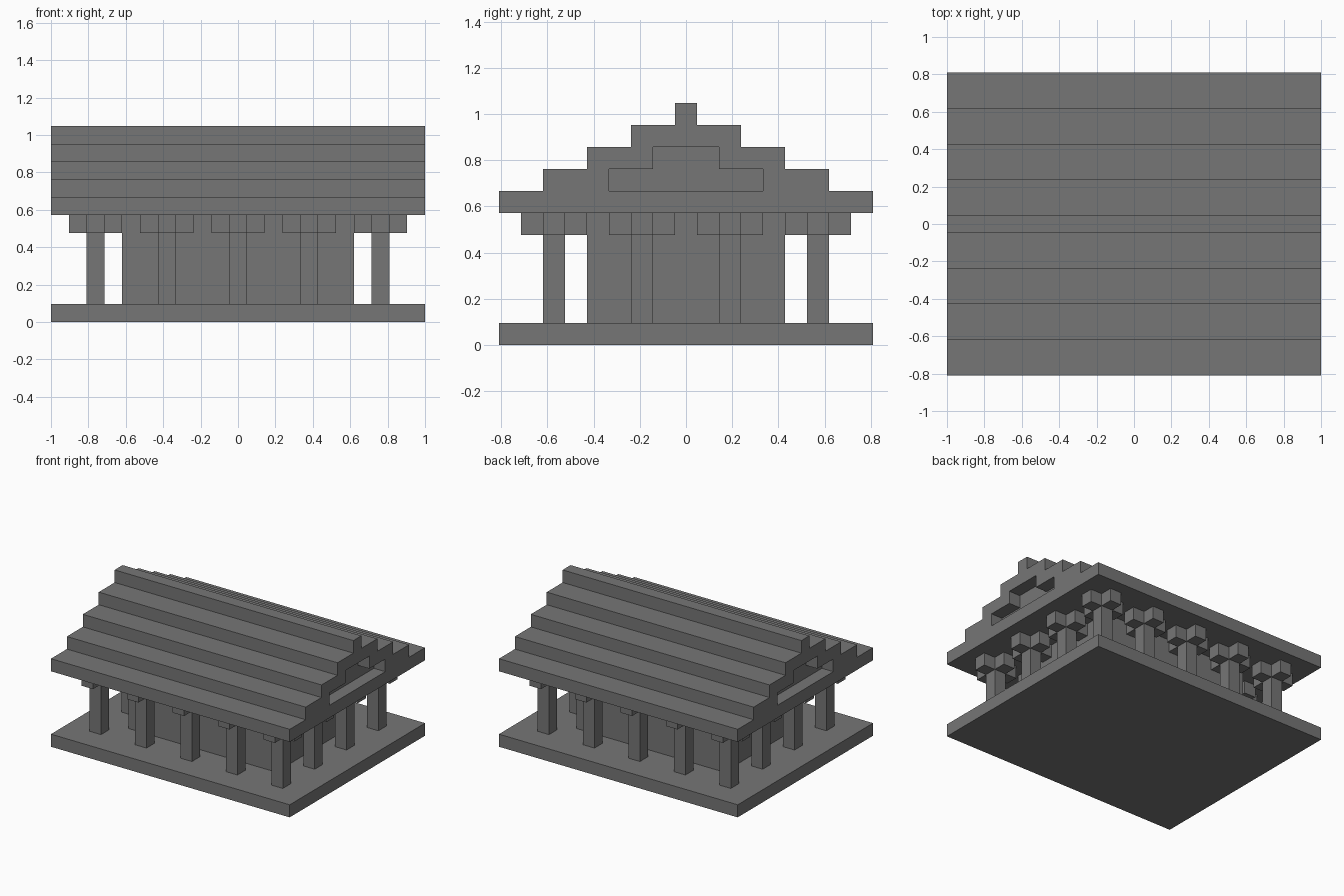
import bpy
import bmesh

U = 2 / 21  # one building block

cube = bpy.data.objects.get("Cube")
if cube:
    bpy.data.objects.remove(cube, do_unlink=True)

stone = bpy.data.materials.new("grey stone")
stone.use_nodes = True
colour = (0.18, 0.18, 0.18, 1)
stone.diffuse_color = colour
bsdf = next(n for n in stone.node_tree.nodes if n.type == "BSDF_PRINCIPLED")
bsdf.inputs["Base Color"].default_value = colour


def prism(name, outline, direction):
    """Extrude a closed outline, given in blocks, along a direction."""
    bm = bmesh.new()
    face = bm.faces.new([bm.verts.new(p) for p in outline])
    moved = bmesh.ops.extrude_face_region(bm, geom=[face])["geom"]
    bmesh.ops.translate(bm, vec=direction,
                        verts=[g for g in moved if isinstance(g, bmesh.types.BMVert)])
    bmesh.ops.recalc_face_normals(bm, faces=bm.faces)
    bmesh.ops.scale(bm, vec=(U, U, U), verts=bm.verts)
    mesh = bpy.data.meshes.new(name)
    bm.to_mesh(mesh)
    bm.free()
    mesh.materials.append(stone)
    obj = bpy.data.objects.new(name, mesh)
    bpy.context.collection.objects.link(obj)
    return obj


def block(name, hx, hy, z0, z1):
    corners = [(-hx, -hy, z0), (hx, -hy, z0), (hx, hy, z0), (-hx, hy, z0)]
    return prism(name, corners, (0, 0, z1 - z0))


def stepped(name, x0, x1, z0, half_widths):
    """Symmetrical stepped gable, one block per step, running along x."""
    side = []
    for i, w in enumerate(half_widths):
        side += [(w, z0 + i), (w, z0 + i + 1)]
    outline = side + [(-y, z) for y, z in reversed(side)]
    return prism(name, [(x0, y, z) for y, z in outline], (x1 - x0, 0, 0))


# Floor slab and inner chamber
block("floor_slab", 10.5, 8.5, 0, 1)
block("inner_chamber", 6.5, 4.5, 1, 6)

# Stepped roof with a recess in each gable
roof = stepped("stepped_roof", -10.5, 10.5, 6, [8.5, 6.5, 4.5, 2.5, 0.5])
cutters = []
for x0, x1 in ((-11.5, -9.5), (9.5, 11.5)):
    cutter = stepped("gable_cutter", x0, x1, 7, [3.5, 1.5])
    cutter.hide_render = True
    mod = roof.modifiers.new("gable_recess", "BOOLEAN")
    mod.operation = "DIFFERENCE"
    mod.solver = "EXACT"
    mod.object = cutter
    cutters.append(cutter)
bpy.context.view_layer.update()
carved = bpy.data.meshes.new_from_object(
    roof.evaluated_get(bpy.context.evaluated_depsgraph_get()))
roof.modifiers.clear()
roof.data = carved
for cutter in cutters:
    bpy.data.objects.remove(cutter, do_unlink=True)

# Columns around the chamber, each with a cross-shaped capital
cross = [(1.5, -.5), (1.5, .5), (.5, .5), (.5, 1.5), (-.5, 1.5), (-.5, .5)]
cross += [(-x, -y) for x, y in cross]
column = block("column", 0.5, 0.5, 1, 5)
capital = prism("capital", [(x, y, 5) for x, y in cross], (0, 0, 1))
spots = [(x, y) for x in range(-8, 9, 4) for y in range(-6, 7, 4)
         if abs(x) == 8 or abs(y) == 6]
for i, (x, y) in enumerate(spots):
    for part in (column, capital):
        obj = part
        if i:
            obj = part.copy()
            bpy.context.collection.objects.link(obj)
        obj.location = (x * U, y * U, 0)
